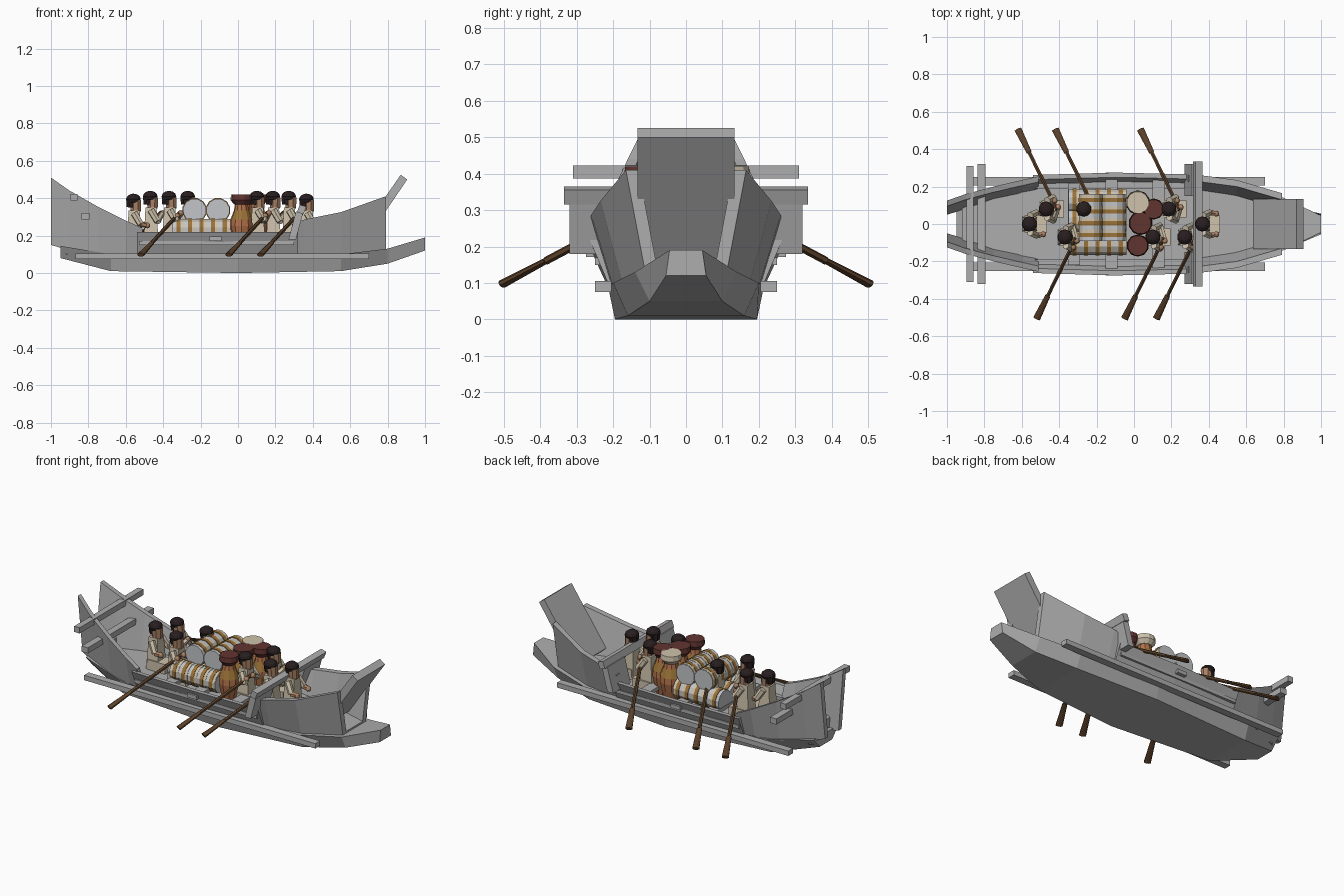
import bpy, bmesh, math
from mathutils import Vector

cube = bpy.data.objects.get("Cube")
if cube:
    bpy.data.objects.remove(cube, do_unlink=True)


def material(name, r, g, b):
    m = bpy.data.materials.new(name)
    m.use_nodes = True
    col = (r, g, b, 1)
    m.diffuse_color = col
    m.node_tree.nodes["Principled BSDF"].inputs["Base Color"].default_value = col
    return m


GREY = material("hull grey", .42, .42, .42)
CLOTH = material("cream cloth", .62, .54, .41)
BALE = material("bale grey", .55, .56, .58)
STRAP = material("strap brown", .33, .17, .04)
CLAY = material("orange clay", .45, .17, .07)
LID = material("dark red lid", .12, .035, .03)
HAIR = material("black hair", .022, .013, .014)
SKIN = material("tan skin", .4, .22, .13)
WOOD = material("dark wood", .10, .05, .022)


def finish(name, bm, mat):
    bmesh.ops.recalc_face_normals(bm, faces=bm.faces)
    me = bpy.data.meshes.new(name)
    bm.to_mesh(me)
    bm.free()
    me.materials.append(mat)
    ob = bpy.data.objects.new(name, me)
    bpy.context.collection.objects.link(ob)
    return ob


def loft(name, rings, mat):
    """Skin a run of equal closed rings and cap both ends."""
    bm = bmesh.new()
    rows = [[bm.verts.new(p) for p in r] for r in rings]
    n = len(rows[0])
    for a, b in zip(rows, rows[1:]):
        for i in range(n):
            j = (i + 1) % n
            bm.faces.new((a[i], a[j], b[j], b[i]))
    bm.faces.new(rows[0])
    bm.faces.new(rows[-1])
    return finish(name, bm, mat)


def box(name, x, y, z, mat):
    """Box from (low, high) pairs."""
    return loft(name, [[(u, y[0], z[0]), (u, y[1], z[0]), (u, y[1], z[1]), (u, y[0], z[1])]
                       for u in x], mat)


def rod(name, a, b, r1, r2, mat, sides=8, flat=1.0):
    """Tapered rod from a to b; flat squashes its section."""
    a, b = Vector(a), Vector(b)
    d = (b - a).normalized()
    u = d.cross(Vector((0, 0, 1)))
    u = u.normalized() if u.length > .01 else Vector((1, 0, 0))
    v = u.cross(d)
    rings = []
    for c, r in ((a, r1), (b, r2)):
        angles = [2 * math.pi * (i + .5) / sides for i in range(sides)]
        rings.append([c + u * r * math.cos(t) + v * r * flat * math.sin(t) for t in angles])
    return loft(name, rings, mat)


def profile_beam(name, pts, y, mat):
    """Extrude an x-z outline between two y values."""
    return loft(name, [[(px, w, pz) for px, pz in pts] for w in y], mat)


# Lower hull: x, bottom half width, bottom z, top half width, top z
keel = [(-.95, .06, .08, .12, .145), (-.68, .15, .01, .18, .1), (0, .195, 0, .215, .095),
        (.55, .16, .01, .2, .1), (.8, .1, .05, .14, .13), (1, .055, .12, .045, .19)]
loft("lower_hull", [[(x, -b, zb), (x, b, zb), (x, t, zt), (x, -t, zt)]
                    for x, b, zb, t, zt in keel], GREY)

# Deck
deck = [(-.93, .09), (-.53, .19), (.3, .2), (.55, .17), (.79, .11)]
loft("deck", [[(x, -w, .1), (x, w, .1), (x, w, .14), (x, -w, .14)] for x, w in deck], GREY)

# Side planking: x, bottom y, bottom z, top y, top z
stern = [(-1, .08, .15, .125, .51), (-.9, .11, .12, .16, .44), (-.75, .16, .105, .2, .355),
         (-.6, .19, .1, .235, .28), (-.51, .205, .095, .255, .24)]
middle = [(-.54, .205, .09, .262, .22), (-.1, .215, .09, .275, .22), (.32, .21, .09, .265, .22)]
bow = [(.29, .205, .09, .262, .265), (.36, .2, .09, .26, .287), (.55, .175, .1, .235, .325),
       (.79, .11, .12, .165, .41)]
for side, s in (("left", 1), ("right", -1)):
    for part, rows, t in (("stern", stern, .03), ("middle", middle, .025), ("bow", bow, .035)):
        loft(f"{part}_planking_{side}",
             [[(x, s * yb, zb), (x, s * yt, zt), (x, s * (yt - t), zt), (x, s * (yb - t), zb)]
              for x, yb, zb, yt, zt in rows], GREY)
    box(f"rub_rail_{side}", (-.87, .7), sorted((s * .205, s * .25)), (.075, .105), GREY)
    # Sloping splash boards
    profile_beam(f"splash_board_{side}", [(.27, .18), (.31, .18), (.35, .33), (.31, .33)],
                 (s * .15, s * .32), GREY)
    # Inner stringer
    box(f"inner_shelf_{side}", (-.53, .3), sorted((s * .19, s * .25)), (.15, .17), GREY)

profile_beam("splash_cap", [(.315, .325), (.35, .315), (.365, .355), (.33, .365)],
             (-.335, .335), GREY)
profile_beam("bow_board", [(.635, .187), (.67, .155), (.905, .5), (.87, .525)], (-.133, .133), GREY)
box("stern_board", (-.92, -.89), (-.1, .1), (.1, .2), GREY)
box("upper_stern_beam", (-.895, -.858), (-.31, .31), (.387, .422), GREY)
box("lower_stern_beam", (-.837, -.795), (-.32, .32), (.285, .32), GREY)
for x, w in ((-.32, .22), (-.12, .275), (.13, .24)):
    box("thwart", (x - .032, x + .032), (-w, w), (.172, .195), GREY)


# Cargo bales with straps
def bale(name, a, b, r, straps):
    a, b = Vector(a), Vector(b)
    rod(name, a, b, r, r, BALE, 12)
    half = (b - a).normalized() * .011
    for i in range(straps):
        c = a.lerp(b, (i + .5) / straps)
        rod(name + "_strap", c - half, c + half, r + .004, r + .004, STRAP, 12)
        # Cream cloth wrap beside each strap
        rod(name + "_wrap", c + half, c + half * 2.6, r + .002, r + .002, CLOTH, 12)


for y in (-.105, .02, .125):
    bale("lower_bale", (-.35, y, .228), (-.04, y, .228), .062, 5)
for x in (-.232, -.107):
    bale("upper_bale", (x, -.09, .335), (x, .16, .335), .063, 4)


# Clay jars, turned from a profile
def jar(x, y, size, top):
    prof = [(.035, .14), (.05, .2), (.06, .25), (.058, .285), (.04, .335), (.035, .365)]
    for k, ((r1, z1), (r2, z2)) in enumerate(zip(prof, prof[1:])):
        rod("jar_body", (x, y, z1), (x, y, z2), r1 * size, r2 * size, STRAP if k == 3 else CLAY, 10)
    rod("jar_neck", (x, y, .365), (x, y, .39), .038 * size, .057 * size, top, 12)
    rod("jar_lid", (x, y, .39), (x, y, .42), .057 * size, .054 * size, top, 12)


jar(.02, .115, 1.1, CLOTH)
jar(.105, .08, .95, LID)
jar(.035, .005, 1.08, LID)
jar(.02, -.115, 1, LID)


# Crew, all facing the bow
def ball(name, c, r, mat, squash):
    bm = bmesh.new()
    bmesh.ops.create_uvsphere(bm, u_segments=10, v_segments=6, radius=r)
    ob = finish(name, bm, mat)
    ob.location = c
    ob.scale = (1, 1, squash)


def sailor(x, y, side, drop):
    z = -drop
    rod("torso", (x, y, .14), (x, y, .35 + z), .058, .042, CLOTH, 4)
    box("legs", (x - .03, x + .09), (y - .045, y + .045), (.14, .2), CLOTH)
    rod("head", (x + .008, y, .345 + z), (x + .008, y, .405 + z), .03, .032, SKIN, 8)
    ball("hair", (x - .004, y, .41 + z), .041, HAIR, .72)
    rod("hair_back", (x - .016, y, .365 + z), (x - .012, y, .41 + z), .026, .034, HAIR, 8)
    for s in (-1, 1):
        shoulder = Vector((x, y + s * .045, .335 + z))
        elbow = Vector((x + .035, y + s * .062, .275 + z))
        hand = Vector((x + .07, y + s * .055, .27 + z))
        if side:
            hand = Vector((x + .04, side * .125, .305)) if s == side else Vector((x + .06, side * .09, .32))
        rod("upper_arm", shoulder, elbow, .02, .018, CLOTH, 6)
        rod("forearm", elbow, hand, .017, .014, CLOTH if side else SKIN, 6)
        ball("hand", hand, .016, SKIN, 1)
    # Paddle
    if side:
        grip = Vector((x + .055, side * .075, .325))
        tip = Vector((x - .155, side * .505, .097))
        neck = grip.lerp(tip, .72)
        rod("paddle_shaft", grip, neck, .011, .011, WOOD, 6)
        rod("paddle_blade", neck, tip, .015, .021, WOOD, 8, .55)


for x, y in ((-.465, .08), (-.365, -.07), (-.265, .08), (.105, -.07), (.19, .08), (.275, -.07)):
    sailor(x, y, 1 if y > 0 else -1, 0)
for x in (-.555, .37):
    sailor(x, 0, 0, .015)
